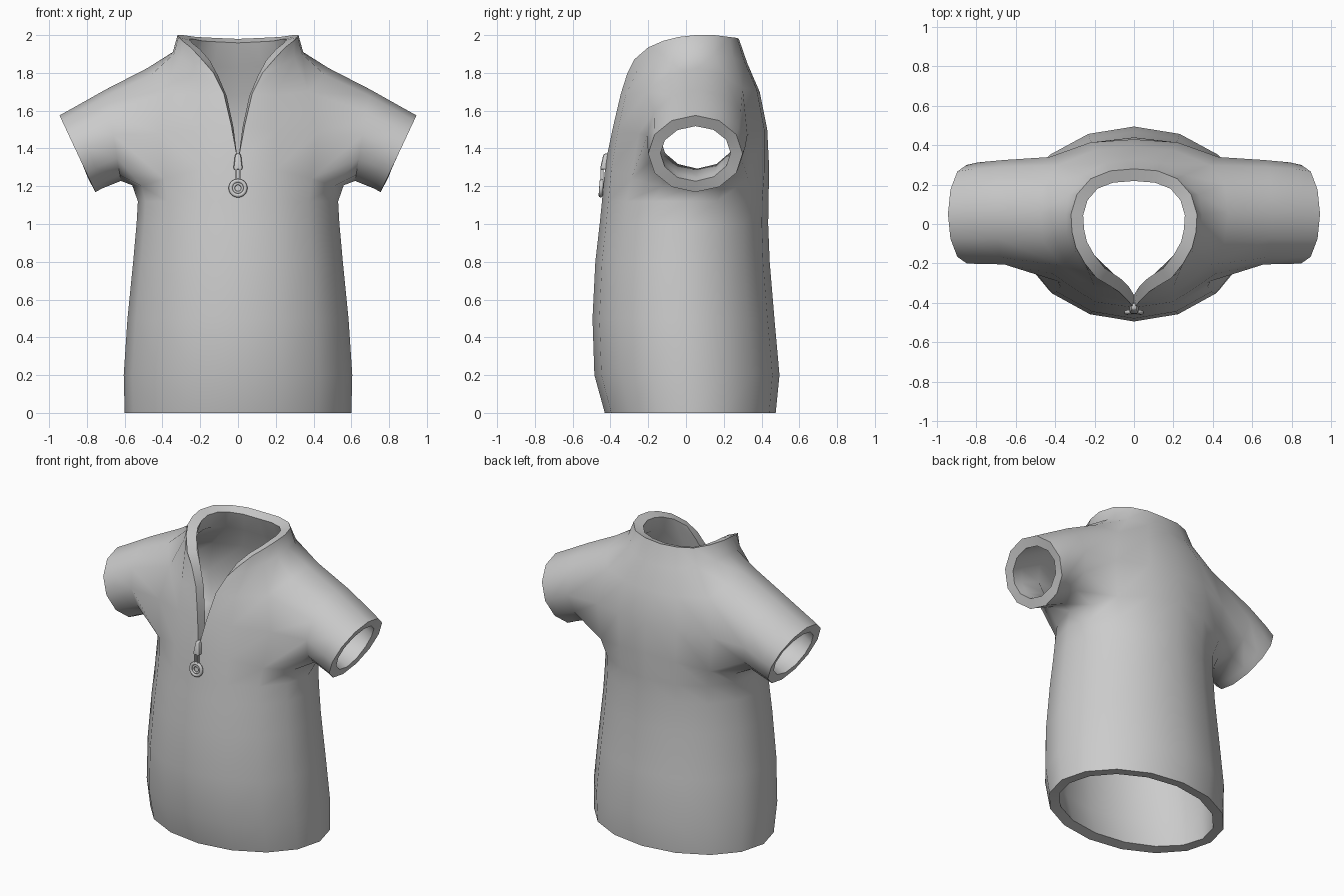
import bpy, bmesh
from math import sin, cos, pi, radians
from mathutils import Vector

if "Cube" in bpy.data.objects:
    bpy.data.objects.remove(bpy.data.objects["Cube"])


def finish(obj, angle=40):
    bpy.ops.object.select_all(action='DESELECT')
    obj.select_set(True)
    bpy.context.view_layer.objects.active = obj
    bpy.ops.object.convert(target='MESH')
    bpy.ops.object.shade_smooth_by_angle(angle=radians(angle))


# Shirt: right half is a grid of rows, columns run from front centre to back centre
bm = bmesh.new()
rows = []

# lower body: z, half width, front y, back y
for z, w, f, b in [(0, .60, -.43, .475), (.2, .605, -.485, .495), (.5, .585, -.495, .468),
                   (.8, .555, -.48, .443), (1.0, .537, -.457, .435), (1.12, .53, -.445, .437)]:
    cy, ry = (f + b) / 2, (b - f) / 2
    rows.append([bm.verts.new((w * cos(a) if 0 < c < 8 else 0, cy + ry * sin(a), z))
                 for c, a in enumerate(-pi / 2 + pi * k / 8 for k in range(9))])

# chest and armpit, sleeve middle, shoulder, neck base, neck edge
armpit = [(0, -.425, 1.33), (.2, -.395, 1.29), (.39, -.29, 1.24), (.51, -.13, 1.20), (.56, .05, 1.205),
          (.51, .2, 1.20), (.41, .33, 1.24), (.21, .415, 1.28), (0, .44, 1.3)]
middle = [(.035, -.385, 1.52), (.2, -.36, 1.5), (.42, -.25, 1.48), None, None,
          None, (.43, .34, 1.48), (.22, .415, 1.5), (0, .43, 1.5)]
shoulder = [(.075, -.345, 1.69), (.2, -.32, 1.68), (.37, -.21, 1.70), (.46, -.09, 1.79), (.48, .06, 1.825),
            (.46, .2, 1.79), (.38, .30, 1.72), (.2, .375, 1.71), (0, .39, 1.7)]
neck_base = [(.13, -.31, 1.80), (.23, -.245, 1.84), (.30, -.15, 1.88), (.34, -.06, 1.90), (.345, .05, 1.91),
             (.33, .15, 1.90), (.26, .25, 1.88), (.14, .31, 1.86), (0, .325, 1.85)]
neck_edge = [(.19, -.275, 1.87), (.25, -.2, 1.935), (.295, -.12, 1.97), (.315, -.04, 1.99), (.32, .05, 2.0),
             (.29, .15, 2.0), (.22, .23, 1.99), (.12, .27, 1.985), (0, .28, 1.98)]
for row in (armpit, middle, shoulder, neck_base, neck_edge):
    rows.append([bm.verts.new(p) if p else None for p in row])

for lo, hi in zip(rows, rows[1:]):
    for c in range(8):
        in_hole = (lo is rows[6] or lo is rows[7]) and 2 <= c <= 5
        if not in_hole:
            bm.faces.new((lo[c], lo[c + 1], hi[c + 1], hi[c]))

# Sleeve: twelve-sided rings continuing from the arm hole
h0, h1, h2 = rows[6:9]
ring = [h1[2], *h2[2:7], h1[6], *reversed(h0[2:7])]
for centre, up, ry in [((.66, .06, 1.47), (.04, 0, .242), .265),
                       ((.79, .055, 1.405), (.07, 0, .217), .258),
                       ((.85, .05, 1.372), (.095, 0, .203), .25)]:
    new = []
    for k in range(12):
        a = pi - k * pi / 6
        new.append(bm.verts.new(Vector(centre) + Vector(up) * sin(a) + Vector((0, ry * cos(a), 0))))
    for k in range(12):
        n = (k + 1) % 12
        bm.faces.new((ring[k], new[k], new[n], ring[n]))
    ring = new

mesh = bpy.data.meshes.new("shirt")
bm.to_mesh(mesh)
bm.free()
shirt = bpy.data.objects.new("shirt", mesh)
bpy.context.collection.objects.link(shirt)
shirt.modifiers.new("mirror", 'MIRROR').merge_threshold = .001
cloth = shirt.modifiers.new("cloth", 'SOLIDIFY')
cloth.thickness = .065
cloth.offset = -1
finish(shirt, 50)

# Zip slider: tapered block
bpy.ops.mesh.primitive_cube_add(size=1, location=(0, -.425, 1.33))
slider = bpy.context.object
slider.name = "zip_slider"
for v in slider.data.vertices:
    top = v.co.z > 0
    v.co.x *= .03 if top else .05
    v.co.y = v.co.y * (.035 if top else .05) + (.006 if top else -.006)
    v.co.z *= .085
bev = slider.modifiers.new("bevel", 'BEVEL')
bev.width, bev.segments = .01, 2
finish(slider)

# Zip link: two thin bars
for s in (-1, 1):
    bpy.ops.mesh.primitive_cube_add(size=1, location=(s * .011, -.445, 1.26))
    bar = bpy.context.object
    bar.name = "zip_link"
    bar.scale = (.009, .014, .07)

# Pull ring: outer and inner band
for name, major, minor in (("pull_ring", .039, .011), ("pull_ring_inner", .023, .007)):
    bpy.ops.mesh.primitive_torus_add(major_radius=major, minor_radius=minor, major_segments=24,
                                     minor_segments=8, location=(0, -.449, 1.19),
                                     rotation=(radians(86), 0, 0))
    bpy.context.object.name = name
    finish(bpy.context.object, 60)
